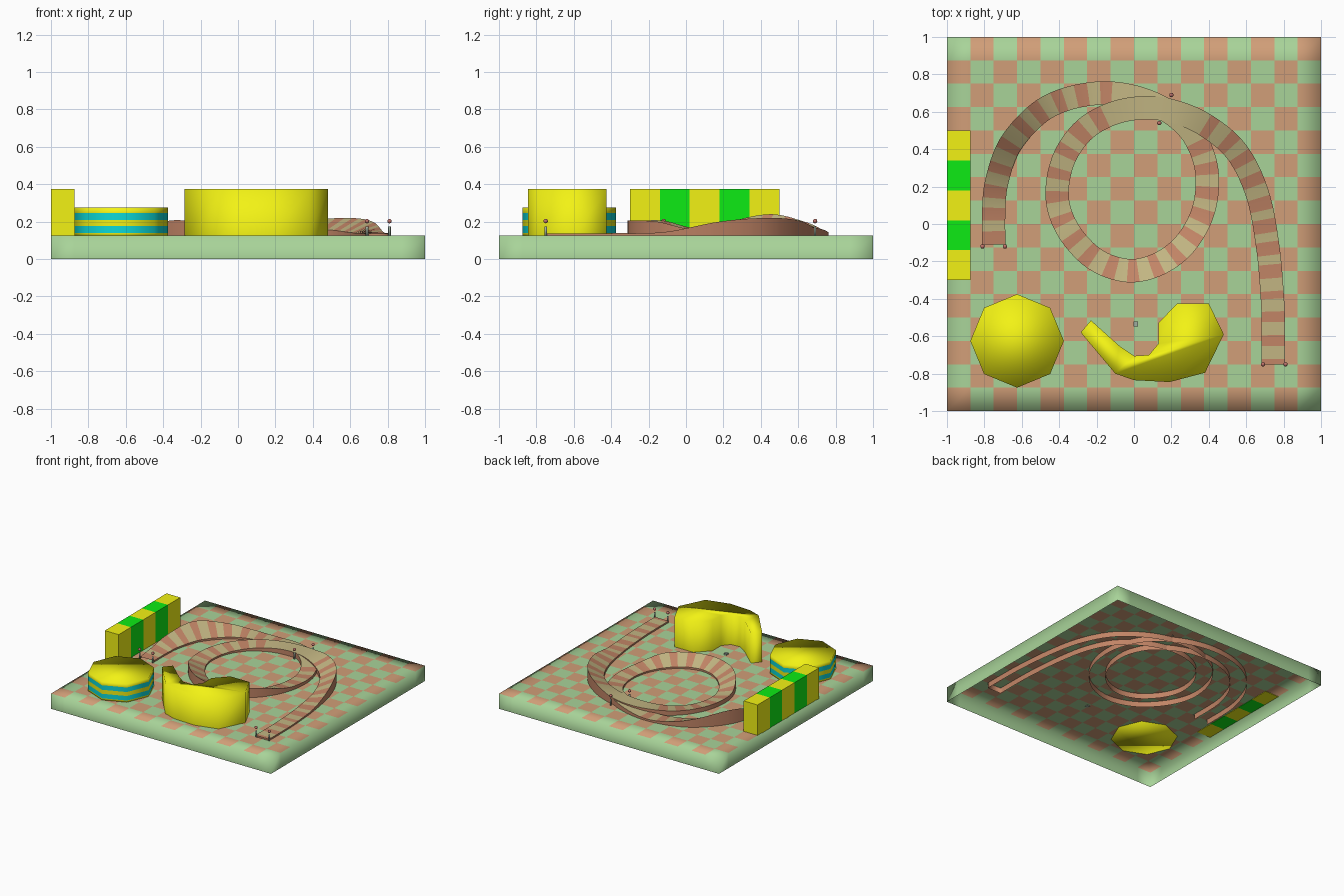
import bpy, bmesh, math
from mathutils import Vector

if "Cube" in bpy.data.objects:
    bpy.data.objects.remove(bpy.data.objects["Cube"])

TOP = 0.125


def lin(c):
    return c / 12.92 if c <= 0.04045 else ((c + 0.055) / 1.055) ** 2.4


def mat(name, r, g, b):
    m = bpy.data.materials.new(name)
    m.diffuse_color = (lin(r), lin(g), lin(b), 1)
    m.use_nodes = True
    m.node_tree.nodes["Principled BSDF"].inputs["Base Color"].default_value = m.diffuse_color
    return m


GREEN = mat("pale_green", .66, .83, .60)
BROWN = mat("terracotta", .82, .62, .47)
CLAY = mat("clay", .76, .52, .40)
KHAKI = mat("khaki", .76, .71, .51)
YELLOW = mat("yellow", .95, .95, .08)
LIME = mat("lime", .05, .92, .08)
CYAN = mat("cyan", .05, .85, .85)
GREY = mat("grey_green", .62, .68, .62)
ROSE = mat("rose", .75, .45, .42)


def finish(name, bm, mats, smooth=True):
    me = bpy.data.meshes.new(name)
    for f in bm.faces:
        f.smooth = smooth
    bm.to_mesh(me)
    bm.free()
    for m in mats:
        me.materials.append(m)
    ob = bpy.data.objects.new(name, me)
    bpy.context.collection.objects.link(ob)
    return ob


def prism(name, outline, levels, mats, bottom=True):
    """Stack rings of an outline at the given heights; mats alternate per band."""
    bm = bmesh.new()
    rings = [[bm.verts.new((x, y, z)) for x, y in outline] for z in levels]
    n = len(outline)
    for k in range(len(rings) - 1):
        for i in range(n):
            j = (i + 1) % n
            f = bm.faces.new((rings[k][i], rings[k][j], rings[k + 1][j], rings[k + 1][i]))
            f.material_index = k % len(mats)
    bm.faces.new(rings[-1])
    if bottom:
        bm.faces.new(rings[0][::-1])
    return finish(name, bm, mats)


# Hollow base with a 16 x 16 checkered top
bm = bmesh.new()
bmesh.ops.create_grid(bm, x_segments=16, y_segments=16, size=1)
for v in bm.verts:
    v.co.z = TOP
for f in bm.faces:
    c = f.calc_center_median()
    f.material_index = 1 - (int((c.x + 1) * 8) + int((c.y + 1) * 8)) % 2
rim = [e for e in bm.edges if e.is_boundary]
skirt = bmesh.ops.extrude_edge_only(bm, edges=rim)["geom"]
for g in skirt:
    if isinstance(g, bmesh.types.BMVert):
        g.co.z = 0
    elif isinstance(g, bmesh.types.BMFace):
        g.material_index = 0
bmesh.ops.recalc_face_normals(bm, faces=bm.faces)
finish("checkered_base", bm, [GREEN, BROWN])

# Looping track: x, y, inner edge height, outer edge height
PATH = [(-.75, -.11, .138, .138), (-.75, .06, .138, .16), (-.735, .22, .138, .20),
        (-.665, .42, .14, .24), (-.52, .585, .14, .20), (-.37, .665, .14, .16),
        (-.18, .70, .14, .14), (.0, .68, .155, .155), (.17, .61, .17, .17),
        (.30, .50, .155, .16), (.375, .35, .14, .15), (.392, .20, .138, .15),
        (.36, .04, .138, .16), (.27, -.11, .138, .20), (.14, -.21, .14, .205),
        (-.02, -.25, .14, .205), (-.19, -.20, .14, .205), (-.32, -.08, .138, .205),
        (-.395, .06, .138, .165), (-.41, .20, .138, .16), (-.37, .36, .14, .16),
        (-.27, .50, .145, .16), (-.13, .585, .155, .165), (.03, .62, .165, .17),
        (.20, .605, .17, .18), (.38, .53, .165, .21), (.55, .385, .155, .22),
        (.66, .16, .142, .20), (.715, -.12, .138, .145), (.74, -.40, .138, .138),
        (.745, -.58, .138, .138), (.745, -.75, .138, .138)]


def sample_track(step):
    P = [Vector(p) for p in PATH]
    P = [2 * P[0] - P[1]] + P + [2 * P[-1] - P[-2]]
    dense = []
    for a, b, c, d in zip(P, P[1:], P[2:], P[3:]):
        for k in range(12):
            t = k / 12
            dense.append(.5 * (2 * b + (c - a) * t + (2 * a - 5 * b + 4 * c - d) * t * t
                               + (3 * b - a - 3 * c + d) * t ** 3))
    dense.append(P[-2])
    out, run = [dense[0]], 0
    for p, q in zip(dense, dense[1:]):
        run += (q.xy - p.xy).length
        if run >= step:
            out.append(q)
            run -= step
    return out + [dense[-1]]


pts = sample_track(.031)
bm = bmesh.new()
rows = []
for i, p in enumerate(pts):
    d = (pts[min(i + 1, len(pts) - 1)].xy - pts[max(i - 1, 0)].xy).normalized()
    side = Vector((-d.y, d.x)) * .0625
    o, n = p.xy + side, p.xy - side
    coords = [(*o, .08), (*o, p[3]), (*o, p[3]), (*n, p[2]), (*n, p[2]), (*n, .08)]
    rows.append([bm.verts.new(c) for c in coords])
for i, (a, b) in enumerate(zip(rows, rows[1:])):
    mid = (pts[i].xy + pts[i + 1].xy) / 2
    junction = -.1 < mid.x < .36 and mid.y > .48
    for k in (0, 2, 4):
        f = bm.faces.new((a[k], a[k + 1], b[k + 1], b[k]))
        f.material_index = 1 if k == 2 and (junction or (i // 2) % 2) else 0
for f in bm.faces:
    f.normal_update()
    if f.normal.z < -.3:
        f.normal_flip()
finish("looping_track", bm, [CLAY, KHAKI])

# Octagonal striped platform
ring = [(-.625 + .25 * math.cos(i * math.pi / 4), -.625 + .25 * math.sin(i * math.pi / 4))
        for i in range(8)]
prism("octagon_platform", ring, [.122, .139, .176, .209, .246, .275], [YELLOW, CYAN])

# Crescent-shaped block
crescent = [(-.285, -.58), (-.1, -.8), (0, -.835), (.19, -.845), (.38, -.795), (.48, -.59),
            (.40, -.425), (.23, -.425), (.13, -.53), (.13, -.64), (.08, -.70), (0, -.705),
            (-.08, -.65), (-.23, -.515)]
prism("crescent_block", crescent, [TOP, .375], [YELLOW], bottom=False)

# Striped barrier along the left edge, one block per stripe
for i in range(5):
    y = -.3 + .16 * i
    prism("barrier_stripe", [(-1, y), (-.875, y), (-.875, y + .16), (-1, y + .16)],
          [.122, .375], [LIME if i % 2 else YELLOW]).data.shade_flat()

# Small marker tile
prism("marker_tile", [(-.003, -.547), (.022, -.547), (.022, -.522), (-.003, -.522)],
      [.12, .138], [GREY]).data.shade_flat()

# Gate posts with ball tops
for x, y in [(-.81, -.12), (-.69, -.12), (.69, -.75), (.81, -.75), (.135, .54), (.2, .69)]:
    stem = [(x + .007 * math.cos(a * math.pi / 3), y + .007 * math.sin(a * math.pi / 3))
            for a in range(6)]
    prism("gate_post", stem, [TOP, .175], [GREY])
    bm = bmesh.new()
    bmesh.ops.create_uvsphere(bm, u_segments=10, v_segments=6, radius=.012)
    bmesh.ops.translate(bm, verts=bm.verts, vec=(x, y, .203))
    finish("post_ball", bm, [ROSE])
